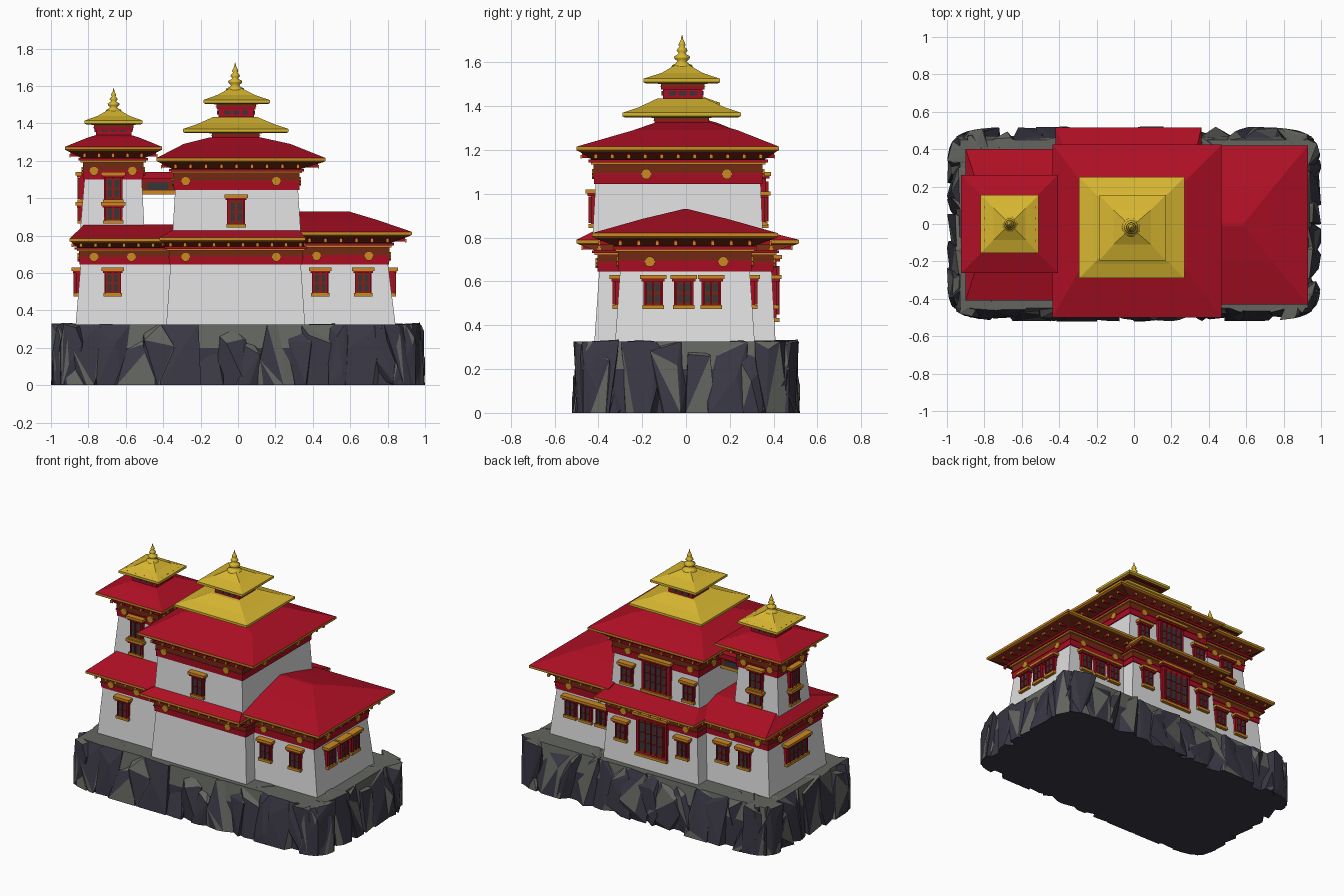
import bpy, bmesh, math, random
from mathutils import Vector

if "Cube" in bpy.data.objects:
    bpy.data.objects.remove(bpy.data.objects["Cube"])

random.seed(4)
COLORS = {
    "wall_white": (0.74, 0.74, 0.75), "roof_red": (0.43, 0.005, 0.018),
    "roof_gold": (0.68, 0.47, 0.03), "trim_orange": (0.60, 0.25, 0.015),
    "wood_brown": (0.17, 0.022, 0.006), "beam_red": (0.40, 0.004, 0.016),
    "glass_dark": (0.04, 0.035, 0.04), "rock_dark": (0.042, 0.039, 0.058),
    "rock_grey": (0.125, 0.13, 0.115)}
WHITE, RED, GOLD, ORANGE, BROWN, BEAM, DARK, ROCK, MOSS = range(9)
MATS = []
for key, rgb in COLORS.items():
    m = bpy.data.materials.new(key)
    m.diffuse_color = (*rgb, 1)
    m.use_nodes = True
    m.node_tree.nodes["Principled BSDF"].inputs["Base Color"].default_value = m.diffuse_color
    MATS.append(m)
parts = {}


def part(name):
    if name not in parts:
        parts[name] = bmesh.new()
    return parts[name]


def loft(name, loops, mats, smooth=False):
    """Closed solid through point loops; one material per segment."""
    bm = part(name)
    rings = [[bm.verts.new(p) for p in loop] for loop in loops]
    n = len(rings[0])
    for a, b, mat in zip(rings, rings[1:], mats):
        for i in range(n):
            f = bm.faces.new((a[i], a[(i + 1) % n], b[(i + 1) % n], b[i]))
            f.material_index, f.smooth = mat, smooth
    bm.faces.new(rings[0][::-1]).material_index = mats[0]
    bm.faces.new(rings[-1]).material_index = mats[-1]


def rect(r, z):
    x0, x1, y0, y1 = r
    return [(x0, y0, z), (x1, y0, z), (x1, y1, z), (x0, y1, z)]


def grow(r, d):
    return (r[0] - d, r[1] + d, r[2] - d, r[3] + d)


def mix(a, b, t):
    return tuple(p + (q - p) * t for p, q in zip(a, b))


def plate(name, o, n, u0, u1, v0, v1, d0, d1, mat):
    """Box in wall coordinates: u along wall, v up, d outward along n."""
    def p(u, v, d):
        return (o[0] - n[1] * u + n[0] * d, o[1] + n[0] * u + n[1] * d, o[2] + v)
    loft(name, [[p(u0, v0, d), p(u1, v0, d), p(u1, v1, d), p(u0, v1, d)] for d in (d0, d1)], [mat])


FRONT, BACK, EAST, WEST = (0, -1), (0, 1), (1, 0), (-1, 0)


def window(x, y, z, n, w=0.09, h=0.14, cols=2, rows=2, name="windows"):
    o, k = (x, y, z), w / 2
    plate(name, o, n, -k, k, 0, h, -0.04, 0.014, BEAM)
    plate(name, o, n, -k * .84, k * .84, h * .1, h * .86, 0, 0.018, BROWN)
    cw, ch = w * .76 / cols, h * .7 / rows
    for i in range(cols):
        for j in range(rows):
            u, v = -w * .38 + i * cw, h * .13 + j * ch
            plate(name, o, n, u + .006, u + cw - .006, v + .006, v + ch - .006, 0, 0.022, DARK)
    for i in range(cols + 1):
        u = -w * .38 + i * cw
        plate(name, o, n, u - .003, u + .003, h * .1, h * .86, 0, .026, BEAM)
    plate(name, o, n, -k - .004, k + .004, -.006, .012, -.04, .026, ORANGE)
    plate(name, o, n, -k - .008, k + .008, h - .02, h - .008, -.04, .03, BEAM)
    plate(name, o, n, -k - .016, k + .016, h - .008, h + .01, -.04, .038, ORANGE)


def medallion(x, y, z, n, r=0.024):
    loops = []
    for d in (-.02, .008):
        loops.append([(x - n[1] * r * math.cos(a) + n[0] * d, y + n[0] * r * math.cos(a) + n[1] * d,
                       z + r * math.sin(a)) for a in [i * math.tau / 10 for i in range(10)]])
    loft("medallions", loops, [ORANGE])


def eave(name, wall, z, roof, ze, fascia, steps, top=RED, gap=0.075):
    """Painted frieze, rafters, overhang and roof above a wall."""
    h = ze - z
    inner = grow(roof, -0.012)
    loft(name + "_frieze", [rect(grow(wall, .008), z), rect(grow(wall, .010), z + .27 * h),
                            rect(grow(wall, .010), z + .52 * h)], [BEAM, BROWN])
    for d, a, b, mat in ((.014, .24, .29, BEAM), (.022, .52, .58, ORANGE), (.034, .58, .66, BEAM)):
        loft(name + "_frieze", [rect(grow(wall, d), z + a * h), rect(grow(wall, d), z + b * h)], [mat])
    loops = [rect(grow(wall, .02), z + .66 * h), rect(inner, ze - .022), rect(roof, ze - .016), rect(roof, ze)]
    loft(name + "_roof", loops + [rect(r, q) for r, q in steps],
         [BROWN, fascia, fascia] + [top] * len(steps))
    # rafters below the overhang on all four sides
    for n in (FRONT, BACK, EAST, WEST):
        s = 2 if n[0] else 0
        a, b = wall[s], wall[s + 1]
        side = (1 if n[0] > 0 else 0) if n[0] else (3 if n[1] > 0 else 2)
        reach = abs(roof[side] - wall[side]) * .72
        count = max(3, int((b - a) / gap))
        for i in range(count + 1):
            c = a + (b - a) * i / count
            o = (wall[side], c, z + .7 * h) if n[0] else (c, wall[side], z + .7 * h)
            plate(name + "_rafters", o, n, -.007, .007, 0, .022, -.01, reach, BEAM)
            plate(name + "_rafters", o, n, -.008, .008, -.004, .014, reach, reach + .006, ORANGE)


def walls(name, lo, z0, hi, z1):
    loft(name, [rect(lo, z0), rect(hi, z1)], [WHITE])


# --- rock base: slab ringed with boulders ---
loft("rock_core", [rect((-.95, .95, -.47, .47), 0), rect((-.95, .95, -.47, .47), .2),
                   rect((-.93, .93, -.45, .45), .325)], [ROCK, MOSS])


def boulder(cx, cy, n, width):
    bm = bmesh.new()
    for _ in range(26):
        z = random.choice((0, 0, random.uniform(.05, .28), random.uniform(.2, .335), .325))
        t = random.uniform(-width, width)
        d = random.uniform(-.16, .035) - .06 * max(0, z - .15) / .18
        x, y = cx - n[1] * t + n[0] * d, cy + n[0] * t + n[1] * d
        k = ((abs(x) / 1.0) ** 9 + (abs(y) / .52) ** 9) ** (1 / 9)
        if k > 1:
            x, y = x / k, y / k
        bm.verts.new((x, y, z))
    bmesh.ops.convex_hull(bm, input=bm.verts)
    bmesh.ops.delete(bm, geom=[v for v in bm.verts if not v.link_faces], context='VERTS')
    bm.normal_update()
    out = part("rock_boulders")
    vs = {v: out.verts.new(v.co) for v in bm.verts}
    for f in bm.faces:
        g = out.faces.new([vs[v] for v in f.verts])
        grey = f.normal.z > .55 or (f.normal.z > -.2 and random.random() < .2)
        g.material_index = MOSS if grey else ROCK
    bm.free()


for s in (-1, 1):
    for i in range(16):
        boulder(-.93 + i * .124, s * .5, (0, s), random.uniform(.09, .14))
    for i in range(8):
        boulder(s * .98, -.43 + i * .123, (s, 0), random.uniform(.08, .13))

# --- central block, lower and upper storey ---
low = (-.36, .335, -.395, .39)
walls("central_lower_walls", (-.385, .36, -.42, .41), .3, low, .66)
eave("central_lower", low, .645, (-.42, .36, -.5, .515), .79, ORANGE,
     [((-.34, .32, -.41, .34), .835)])
up = (-.335, .32, -.412, .34)
walls("central_upper_walls", (-.352, .338, -.428, .352), .78, up, 1.06)
eave("central_upper", up, 1.045, (-.435, .468, -.5, .425), 1.215, ORANGE,
     [((-.29, .28, -.24, .235), 1.29), ((-.15, .12, -.14, .11), 1.325)])

# --- right wing ---
rw = (.3, .80, -.30, .29)
walls("right_wing_walls", (.3, .845, -.325, .315), .3, rw, .66)
eave("right_wing", rw, .645, (.31, .93, -.43, .42), .82, ORANGE,
     [((.31, .74, -.2, .19), .885), ((.31, .59, -.012, .008), .93)])

# --- left wing and tower ---
lw = (-.84, -.3, -.30, .29)
walls("left_wing_walls", (-.87, -.3, -.325, .315), .3, lw, .66)
eave("left_wing", lw, .645, (-.90, -.34, -.41, .40), .785, ORANGE,
     [((-.82, -.34, -.16, .16), .86)])
tw = (-.82, -.515, -.155, .155)
walls("tower_walls", (-.848, -.497, -.18, .18), .78, tw, 1.11)
eave("tower", tw, 1.10, (-.925, -.407, -.262, .262), 1.275, ORANGE,
     [((-.80, -.53, -.14, .14), 1.325), ((-.75, -.58, -.08, .08), 1.34)])

# --- gallery joining tower and central block ---
loft("link_gallery", [rect((-.53, -.32, -.07, .1), z) for z in (1.02, 1.04, 1.09, 1.105)], [ORANGE, BROWN, BEAM])
loft("link_gallery", [rect((-.53, -.32, -.1, .13), 1.105), rect((-.53, -.32, -.1, .13), 1.14)], [RED])
for y, n in ((-.07, FRONT), (.1, BACK)):
    plate("link_gallery", (-.43, y, 1.045), n, -.055, .055, 0, .04, 0, .006, DARK)


# --- gilded lantern roofs and finials ---
def lantern(name, r, z0, roof, ze, steps):
    loft(name + "_neck", [rect(r, z0 - .03), rect(r, ze)], [BEAM])
    for n in (FRONT, BACK, EAST, WEST):
        cx, cy = (r[0] + r[1]) / 2, (r[2] + r[3]) / 2
        o = (cx + n[0] * (r[1] - r[0]) / 2, cy + n[1] * (r[3] - r[2]) / 2, z0)
        w = (r[1] - r[0]) / 4
        for i in (-1, 0, 1):
            plate(name + "_neck", o, n, i * w - w * .35, i * w + w * .35, .008, .03, 0, .006, DARK)
    eave(name, r, ze - .05, roof, ze, GOLD, steps, GOLD, .05)


def finial(name, x, y, z, s):
    prof = [(.05, 0), (.048, .012), (.03, .02), (.022, .03), (.036, .042), (.038, .052), (.02, .062),
            (.015, .068), (.026, .078), (.02, .09), (.011, .096), (.017, .106), (.012, .118), (.006, .128), (.001, .152)]
    loft(name, [[(x + r * s * math.cos(a), y + r * s * math.sin(a), z + h * s)
                 for a in [i * math.tau / 14 for i in range(14)]] for r, h in prof], [GOLD] * 14, True)


lantern("main_lantern_lower", (-.13, .105, -.135, .095), 1.325, (-.295, .27, -.29, .25), 1.37,
        [((-.22, .195, -.215, .175), 1.395), ((-.13, .10, -.13, .09), 1.435)])
lantern("main_lantern_upper", (-.105, .085, -.105, .075), 1.44, (-.185, .17, -.195, .155), 1.525,
        [((-.11, .09, -.11, .075), 1.552), ((-.04, .015, -.045, .01), 1.59)])
finial("main_finial", -.015, -.018, 1.575, .99)
lantern("tower_lantern", (-.76, -.57, -.09, .09), 1.345, (-.82, -.51, -.155, .155), 1.415,
        [((-.75, -.58, -.085, .085), 1.44), ((-.69, -.64, -.025, .025), 1.475)])
finial("tower_finial", -.665, 0, 1.462, .84)

# --- windows: front, back and sides ---
for x in (.44, .67, -.67):
    window(x, -.31, .48, FRONT)
window(-.01, -.42, .85, FRONT, .095, .16)
for y in (-.15, -.01, .115):
    window(.818, y, .48, EAST)
for x in (.44, .56, .68, -.5, -.67):
    window(x, .30, .48, BACK)
for x in (.22, -.26):
    window(x, .398, .48, BACK)
    window(x - .01, .347, .86, BACK, .09, .14)
window(-.02, .40, .42, BACK, .24, .29, 4, 3, "bay_windows")
window(-.02, .35, .85, BACK, .22, .24, 4, 3, "bay_windows")
window(-.853, 0, .48, WEST, .24, .14, 4, 2, "bay_windows")
for n, x, y in ((FRONT, -.667, -.165), (BACK, -.667, .165), (WEST, -.832, 0)):
    window(x, y, .87, n, .1, .1, 2, 1)
    window(x, y, .98, n, .1, .15, 2, 2)

# --- frieze medallions ---
for xs, yf, yb, z in (((-.28, .205), -.405, .40, .685), ((-.28, .205), -.422, .35, 1.09),
                      ((.42, .70), -.31, .30, .69), ((-.77, -.57), -.31, .30, .685),
                      ((-.77, -.565), -.165, .165, 1.145)):
    for x in xs:
        medallion(x, yf, z, FRONT)
        medallion(x, yb, z, BACK)
for y in (-.165, .17):
    medallion(.81, y, .69, EAST)
    medallion(-.85, y, .685, WEST)
    medallion(.33, y * 1.1, 1.09, EAST)
    medallion(-.345, y * 1.1, 1.09, WEST)
    medallion(-.83, y * .6, 1.145, WEST)
    medallion(-.505, y * .6, 1.145, EAST)

# --- turn every part into an object ---
for name, bm in parts.items():
    bmesh.ops.recalc_face_normals(bm, faces=bm.faces)
    me = bpy.data.meshes.new(name)
    for m in MATS:
        me.materials.append(m)
    bm.to_mesh(me)
    bm.free()
    bpy.context.collection.objects.link(bpy.data.objects.new(name, me))
